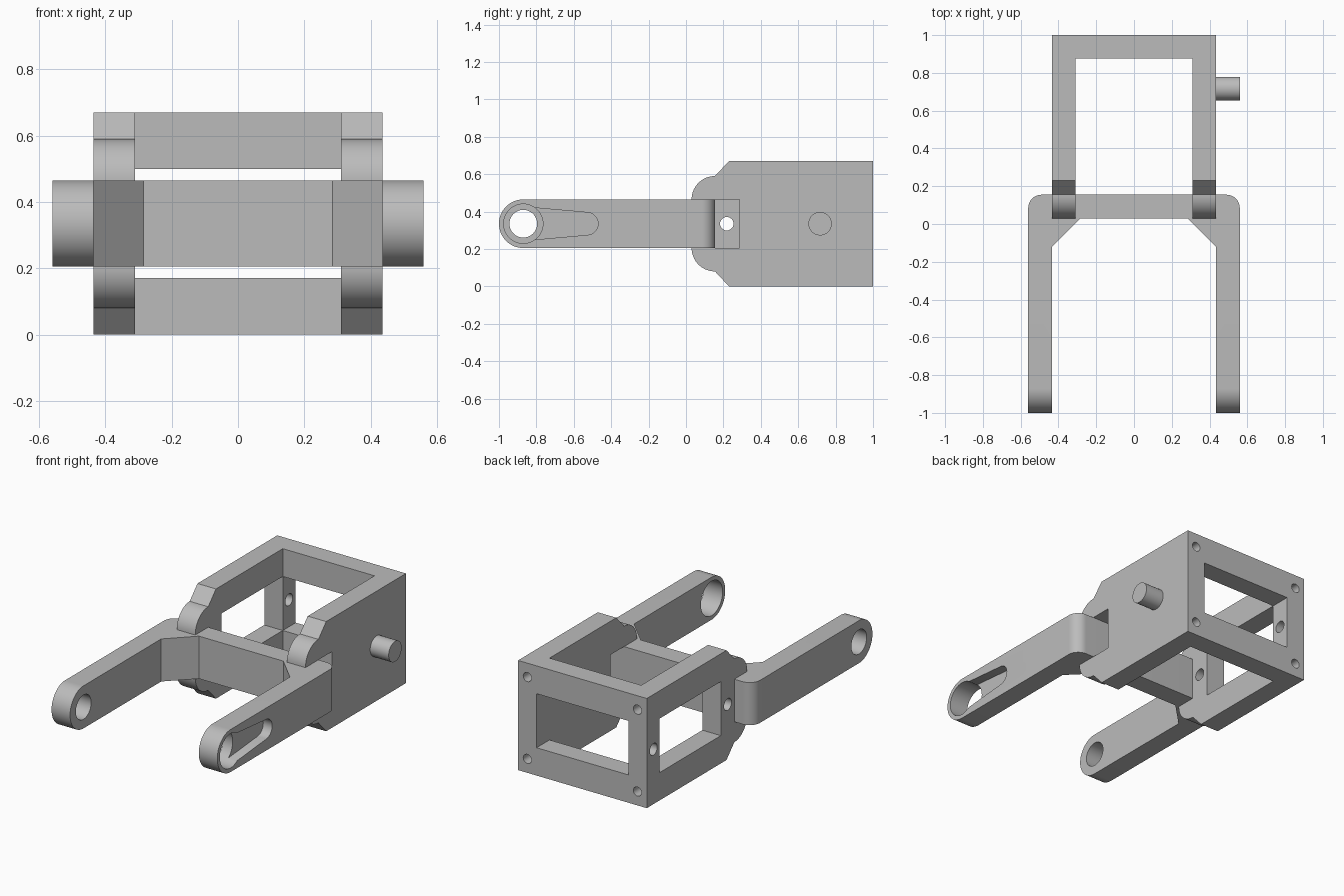
import bpy, bmesh
from math import sin, cos, pi, radians
from mathutils import Vector

cube = bpy.data.objects.get("Cube")
if cube:
    bpy.data.objects.remove(cube, do_unlink=True)

GREY = (0.5, 0.5, 0.5, 1)
grey = bpy.data.materials.new("plain_grey")
grey.use_nodes = True
grey.diffuse_color = GREY
grey.node_tree.nodes["Principled BSDF"].inputs["Base Color"].default_value = GREY

# Main dimensions
MID = 0.335                  # height of the centre line
HALF, INNER = 0.435, 0.31    # frame half width, outside and inside
REACH = 0.56                 # fork half width
TIP = -0.87                  # centre of the fork tip holes
ARM_R = 0.13                 # half height of the fork


def arc(cx, cy, r, start, end, steps=16):
    """Points on an arc, angles in degrees."""
    angles = [radians(start + (end - start) * i / steps) for i in range(steps + 1)]
    return [(cx + r * cos(a), cy + r * sin(a)) for a in angles]


def circle(cx, cy, r, steps=48):
    return arc(cx, cy, r, 0, 360, steps)[:-1]


def prism(name, points, axis, low, high):
    """Extrude a flat outline along an axis."""
    place = {"x": lambda u, v, w: (w, u, v),
             "y": lambda u, v, w: (u, w, v),
             "z": lambda u, v, w: (u, v, w)}[axis]
    bm = bmesh.new()
    face = bm.faces.new([bm.verts.new(place(u, v, low)) for u, v in points])
    new = bmesh.ops.extrude_face_region(bm, geom=[face])["geom"]
    shift = Vector(place(0, 0, high - low))
    bmesh.ops.translate(bm, vec=shift,
                        verts=[g for g in new if isinstance(g, bmesh.types.BMVert)])
    bmesh.ops.recalc_face_normals(bm, faces=bm.faces)
    mesh = bpy.data.meshes.new(name)
    bm.to_mesh(mesh)
    bm.free()
    mesh.materials.append(grey)
    obj = bpy.data.objects.new(name, mesh)
    bpy.context.collection.objects.link(obj)
    return obj


def rect(u0, u1, v0, v1):
    return [(u0, v0), (u1, v0), (u1, v1), (u0, v1)]


def select_only(obj):
    bpy.ops.object.select_all(action="DESELECT")
    obj.select_set(True)
    bpy.context.view_layer.objects.active = obj


def carve(obj, points, axis, low, high, operation="DIFFERENCE"):
    """Cut a prism out of a part, or keep only what lies inside it."""
    cutter = prism("cutter", points, axis, low, high)
    cutter.hide_render = True
    mod = obj.modifiers.new("carve", "BOOLEAN")
    mod.operation, mod.solver, mod.object = operation, "EXACT", cutter
    select_only(obj)
    bpy.ops.object.modifier_apply(modifier=mod.name)
    bpy.data.objects.remove(cutter, do_unlink=True)


def finish(obj):
    select_only(obj)
    bpy.ops.object.shade_smooth_by_angle(angle=radians(30))


# Frame: side outline with rounded knuckles at the front
upper = [(1, 0.67), (0.23, 0.67)] + arc(0.155, MID + ARM_R, 0.125, 90, 180)
lower = [(y, 2 * MID - z) for y, z in reversed(upper)]
frame = prism("frame", upper + lower, "x", -HALF, HALF)

# Open middle and rear window in one cut
low, high = 0.17, 0.5
carve(frame, [(-0.2, -0.1), (0.875, -0.1), (0.875, low), (1.1, low),
              (1.1, high), (0.875, high), (0.875, 0.8), (-0.2, 0.8)],
      "x", -INNER, INNER)

# Right side window, pivot hole and rear cross hole
carve(frame, rect(0.285, 0.875, low, high), "x", -0.6, -0.2)
for y in (0.218, 0.935):
    carve(frame, circle(y, MID, 0.036, 32), "x", -0.6, -0.2)

# Slots where the fork passes through the side walls
for depth, a, b in ((0.155, -0.6, -0.2), (0.285, 0.2, 0.6)):
    carve(frame, rect(-0.2, depth, MID - ARM_R, MID + ARM_R), "x", a, b)

# Screw holes in the rear corners
for x in (-0.372, 0.372):
    for z in (0.085, 0.585):
        carve(frame, circle(x, z, 0.028, 24), "y", 0.85, 1.1)
finish(frame)

# Fork: half of the plan outline, mirrored to close the loop
half = [(0.285, 0.03), (HALF, -0.12), (HALF, -1.1), (REACH, -1.1)]
half += arc(REACH - 0.07, 0.085, 0.07, 0, 90)
plan = half + [(-x, y) for x, y in reversed(half)]
fork = prism("fork", plan, "z", -0.1, 0.8)
side = arc(TIP, MID, ARM_R, 90, 270, 32) + [(0.4, MID - ARM_R), (0.4, MID + ARM_R)]
carve(fork, side, "x", -0.8, 0.8, "INTERSECT")

# Tip holes and the tapered recess on the left arm
carve(fork, circle(TIP, MID, 0.074), "x", -0.8, -0.2)
horn = arc(TIP, MID, 0.09, 85, 275) + arc(-0.53, MID, 0.06, -85, 85)
carve(fork, horn, "x", 0.5, 0.8)
carve(fork, circle(TIP, MID, 0.105), "x", 0.2, 0.8)
finish(fork)

# Pin on the left wall
pin = prism("side_pin", circle(0.717, MID, 0.0625), "x", 0.4, REACH)
finish(pin)
